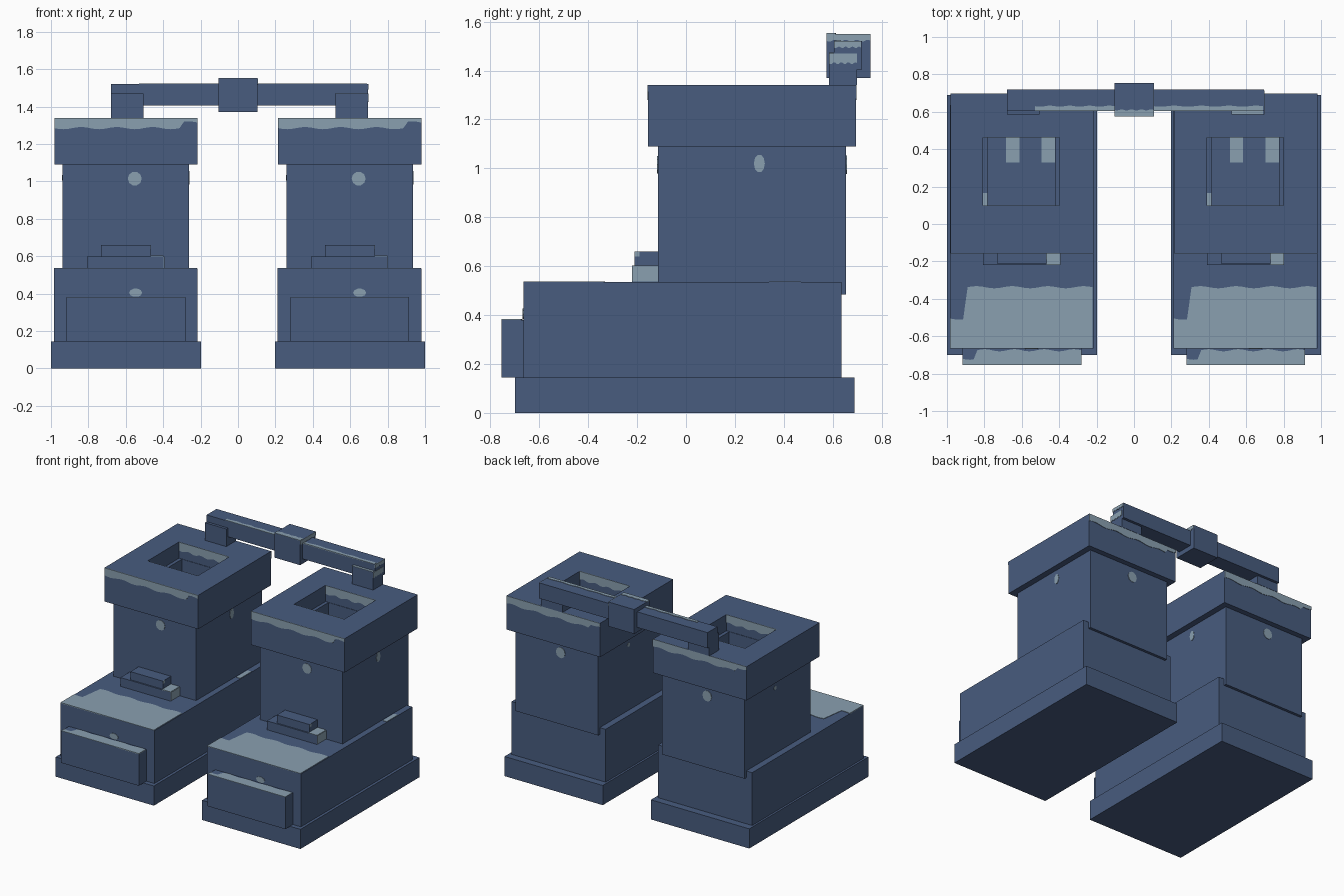
import bpy, bmesh, math

if "Cube" in bpy.data.objects:
    bpy.data.objects.remove(bpy.data.objects["Cube"])


def material(name, rgb):
    m = bpy.data.materials.new(name)
    m.diffuse_color = (*rgb, 1)
    m.use_nodes = True
    m.node_tree.nodes["Principled BSDF"].inputs["Base Color"].default_value = m.diffuse_color
    return m


NAVY = material("navy blue", (0.065, 0.107, 0.212))
FROST = material("frosty grey blue", (0.254, 0.352, 0.434))


def finish(name, bm, mat):
    bmesh.ops.recalc_face_normals(bm, faces=bm.faces)
    me = bpy.data.meshes.new(name)
    bm.to_mesh(me)
    bm.free()
    me.materials.append(mat)
    ob = bpy.data.objects.new(name, me)
    bpy.context.collection.objects.link(ob)
    return ob


def box(name, x0, x1, y0, y1, z0, z1, mat=NAVY):
    bm = bmesh.new()
    bmesh.ops.create_cube(bm, size=1)
    for v in bm.verts:
        v.co = (x0 if v.co.x < 0 else x1,
                y0 if v.co.y < 0 else y1,
                z0 if v.co.z < 0 else z1)
    return finish(name, bm, mat)


def ring(name, outer, inner, z0, z1):
    """Square tube: outer and inner are (x0, x1, y0, y1)."""
    bm = bmesh.new()

    def loop(r, z):
        return [bm.verts.new((x, y, z)) for x, y in
                ((r[0], r[2]), (r[1], r[2]), (r[1], r[3]), (r[0], r[3]))]
    loops = [loop(outer, z0), loop(outer, z1), loop(inner, z1), loop(inner, z0)]
    for k in range(4):
        a, b = loops[k], loops[(k + 1) % 4]
        for i in range(4):
            j = (i + 1) % 4
            bm.faces.new((a[i], a[j], b[j], b[i]))
    return finish(name, bm, NAVY)


def plate(name, pts, axis, pos):
    """Thin frost plate lying on the plane axis = pos."""
    t = 0.003
    place = {"x": lambda u, v, p: (p, u, v),
             "y": lambda u, v, p: (u, p, v),
             "z": lambda u, v, p: (u, v, p)}[axis]
    bm = bmesh.new()
    a = [bm.verts.new(place(u, v, pos - t)) for u, v in pts]
    b = [bm.verts.new(place(u, v, pos + t)) for u, v in pts]
    bm.faces.new(a)
    bm.faces.new(b)
    for i in range(len(pts)):
        j = (i + 1) % len(pts)
        bm.faces.new((a[i], a[j], b[j], b[i]))
    return finish(name, bm, FROST)


def wavy(u0, u1, straight, edge, amp=0.006, waves=4, notch=None):
    """Band with one straight side and one wavy side; notch = (from, to, level)."""
    pts = [(u0, straight), (u1, straight)]
    n = 32
    for i in range(n + 1):
        u = u1 + (u0 - u1) * i / n
        level = notch[2] if notch and notch[0] <= u <= notch[1] else edge
        pts.append((u, level + amp * math.sin(2 * math.pi * waves * i / n)))
    return pts


def blob(u, v, w, h, n=10):
    return [(u + w / 2 * math.cos(2 * math.pi * i / n),
             v + h / 2 * math.sin(2 * math.pi * i / n)) for i in range(n)]


def rect(u0, u1, v0, v1):
    return [(u0, v0), (u1, v0), (u1, v1), (u0, v1)]


for side, d in (("right", 0.0), ("left", -1.197)):
    def N(part):
        return f"{side}_{part}"

    # Solid boot parts
    box(N("sole"), d + 0.197, d + 1.0, -0.70, 0.69, 0, 0.145)
    box(N("foot"), d + 0.212, d + 0.98, -0.665, 0.635, 0.14, 0.535)
    box(N("toe_cap"), d + 0.28, d + 0.915, -0.755, -0.66, 0.145, 0.38)
    box(N("ankle_step"), d + 0.39, d + 0.80, -0.22, -0.11, 0.53, 0.60)
    box(N("ankle_step_top"), d + 0.465, d + 0.73, -0.21, -0.11, 0.60, 0.66)

    # Hollow leg and cuff
    ring(N("shaft"), (d + 0.26, d + 0.935, -0.115, 0.655),
         (d + 0.415, d + 0.775, 0.098, 0.462), 0.485, 1.22)
    ring(N("cuff"), (d + 0.215, d + 0.98, -0.155, 0.695),
         (d + 0.39, d + 0.80, 0.095, 0.465), 1.09, 1.34)

    # Frost along the cuff, outside and inside
    plate(N("cuff_frost_front"), wavy(d + 0.215, d + 0.98, 1.34, 1.285,
          notch=(d + 0.89, d + 1, 1.315)), "y", -0.155)
    plate(N("cuff_frost_back"), wavy(d + 0.215, d + 0.98, 1.34, 1.285,
          notch=(d + 0.2, d + 0.29, 1.315)), "y", 0.695)
    plate(N("opening_frost_back"), wavy(d + 0.39, d + 0.80, 1.34, 1.28), "y", 0.465)
    plate(N("opening_frost_front"), wavy(d + 0.39, d + 0.80, 1.34, 1.28), "y", 0.095)

    # Frost on the foot and toe
    plate(N("foot_frost"), wavy(d + 0.212, d + 0.975, -0.665, -0.338,
          notch=(d + 0.2, d + 0.30, -0.505)), "z", 0.535)
    plate(N("toe_frost"), wavy(d + 0.28, d + 0.915, -0.755, -0.675,
          notch=(d + 0.27, d + 0.35, -0.72)), "z", 0.38)
    plate(N("foot_edge_frost"), rect(d + 0.945, d + 0.978, 0.34, 0.47), "z", 0.535)

    # Frost on the ankle step
    plate(N("step_frost_top"), rect(d + 0.73, d + 0.80, -0.22, -0.115), "z", 0.60)
    plate(N("step_frost_end"), rect(-0.22, -0.115, 0.537, 0.60), "x", d + 0.80)
    plate(N("step_frost_corner"), rect(-0.21, -0.19, 0.64, 0.66), "x", d + 0.73)

    # Small frost spots
    plate(N("shaft_spot_front"), blob(d + 0.645, 1.015, 0.075, 0.075), "y", -0.115)
    plate(N("shaft_spot_back"), blob(d + 0.565, 1.015, 0.075, 0.08), "y", 0.655)
    plate(N("shaft_spot_outer"), blob(0.30, 1.02, 0.045, 0.075), "x", d + 0.935)
    plate(N("shaft_spot_inner"), blob(0.30, 1.02, 0.03, 0.03), "x", d + 0.26)
    plate(N("foot_spot"), blob(d + 0.65, 0.405, 0.07, 0.045), "y", -0.665)

    # Frost patches on the inner floor
    for k, u in enumerate((0.548, 0.738)):
        plate(N(f"floor_frost_{k}"), rect(d + u - 0.036, d + u + 0.036, 0.33, 0.462),
              "z", 0.535)
    plate(N("ledge_frost"), rect(d + 0.39, d + 0.415, 0.10, 0.165), "z", 1.22)

# Bar joining the boots
box("joining_bar", -0.68, 0.695, 0.605, 0.72, 1.405, 1.52)
box("bar_block", -0.105, 0.105, 0.575, 0.755, 1.37, 1.55)
box("bar_post_left", -0.68, -0.505, 0.585, 0.70, 1.34, 1.47)
box("bar_post_right", 0.52, 0.695, 0.585, 0.70, 1.34, 1.47)

# Frost on the bar
plate("bar_frost_left", wavy(-0.53, -0.105, 0.605, 0.63, 0.003), "z", 1.52)
plate("bar_frost_right", wavy(0.105, 0.69, 0.605, 0.63, 0.003), "z", 1.52)
plate("block_frost_top", wavy(-0.105, 0.105, 0.575, 0.61, 0.003), "z", 1.55)
plate("block_frost_end", wavy(0.575, 0.755, 1.55, 1.522, 0.004), "x", 0.105)
plate("bar_frost_end", wavy(0.605, 0.715, 1.52, 1.495, 0.003), "x", 0.695)
plate("post_frost_end", wavy(0.585, 0.70, 1.47, 1.43, 0.004), "x", 0.695)
plate("post_frost_top", rect(0.52, 0.69, 0.585, 0.605), "z", 1.47)
